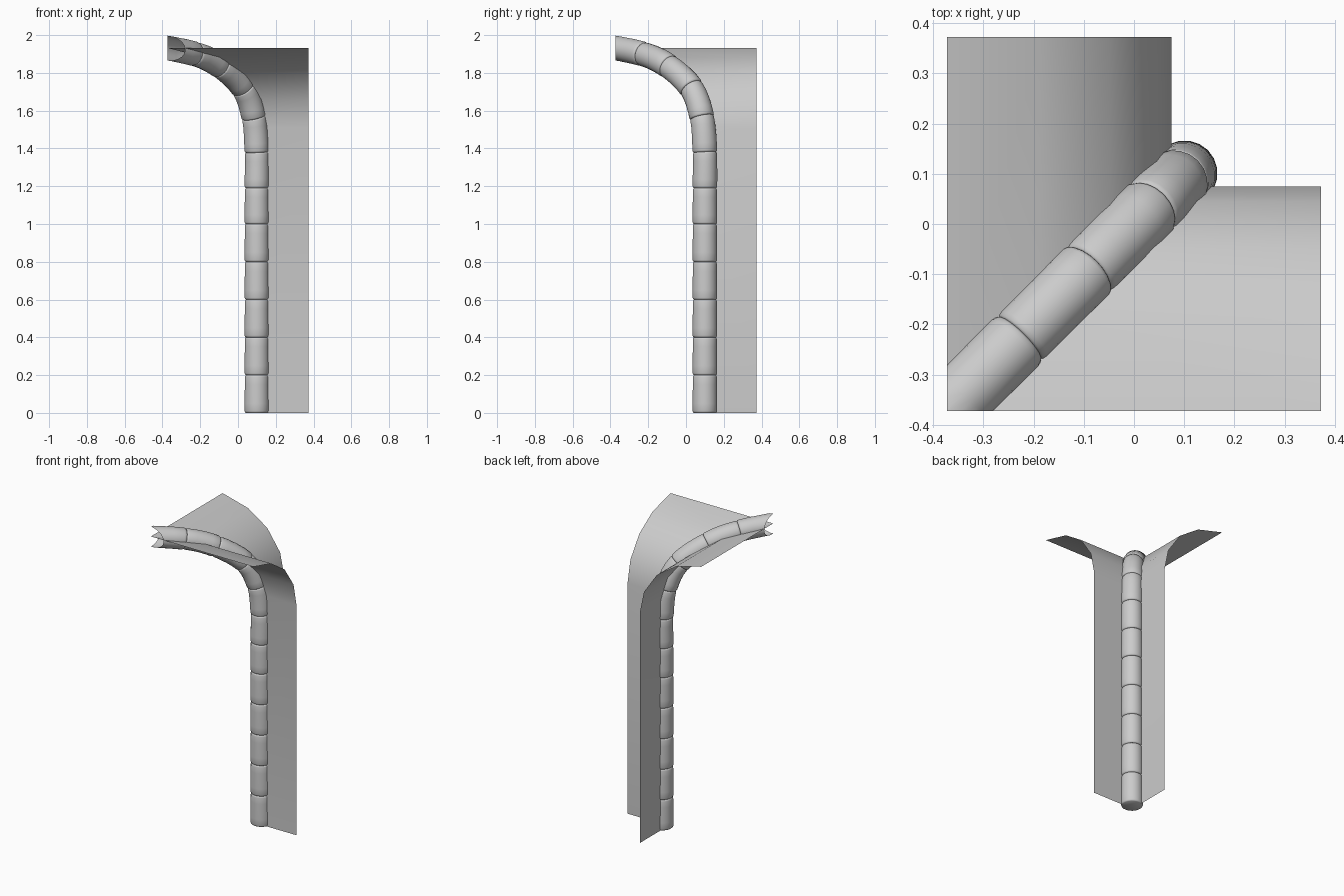
import bpy, bmesh, math
from mathutils import Vector

cube = bpy.data.objects.get("Cube")
if cube:
    bpy.data.objects.remove(cube, do_unlink=True)

grey = bpy.data.materials.new("plain_grey")
grey.use_nodes = True
grey.diffuse_color = (0.6, 0.6, 0.6, 1)
grey.node_tree.nodes["Principled BSDF"].inputs["Base Color"].default_value = (0.6, 0.6, 0.6, 1)

EDGE = 0.372      # half the footprint
RADIUS = 0.066    # ridge tile radius
SIDES = 20


def finish(bm, name, angle):
    mesh = bpy.data.meshes.new(name)
    bm.to_mesh(mesh)
    bm.free()
    obj = bpy.data.objects.new(name, mesh)
    bpy.context.collection.objects.link(obj)
    mesh.materials.append(grey)
    bpy.ops.object.select_all(action='DESELECT')
    obj.select_set(True)
    bpy.context.view_layer.objects.active = obj
    bpy.ops.object.shade_smooth_by_angle(angle=math.radians(angle))


# Flared wall sheets, mitred along the diagonal
profile = [(0.075, 0), (0.075, 1.51), (0.045, 1.655), (-0.048, 1.79),
           (-0.187, 1.883), (-EDGE, 1.932)]


def wall_sheet(name, swap):
    bm = bmesh.new()
    rows = []
    for d, z in profile:
        ends = [(d, d, z), (EDGE, d, z)]
        if swap:
            ends = [(y, x, h) for x, y, h in ends]
        rows.append([bm.verts.new(p) for p in ends])
    for a, b in zip(rows, rows[1:]):
        quad = [a[0], a[1], b[1], b[0]]
        bm.faces.new(quad[::-1] if swap else quad)
    finish(bm, name, 60)


wall_sheet("front_wall_sheet", False)
wall_sheet("side_wall_sheet", True)

# Joints of the ridge tiles along the diagonal: (x = y, z)
joints = [(0.1, 0.2 * i) for i in range(6)]
joints += [(0.1, 1.19), (0.1, 1.38), (0.084, 1.565), (0.028, 1.72),
           (-0.093, 1.835), (-0.228, 1.9), (-0.47, 1.95)]
points = [Vector((d, d, z)) for d, z in joints]


def path(i, t):
    """Smooth curve through the joints: position and direction."""
    p1, p2 = points[i], points[i + 1]
    p0 = points[i - 1] if i else p1 * 2 - p2
    p3 = points[i + 2] if i + 2 < len(points) else p2 * 2 - p1
    m1, m2 = (p2 - p0) / 2, (p3 - p1) / 2
    a, b = 2 * p1 - 2 * p2 + m1 + m2, 3 * p2 - 3 * p1 - 2 * m1 - m2
    pos = ((a * t + b) * t + m1) * t + p1
    return pos, ((3 * a * t + 2 * b) * t + m1).normalized()


across = Vector((1, -1, 0)).normalized()
# Tile outline: (fraction along, radius factor), rounded at both ends
outline = [(0, 0.9), (0.015, 0.96), (0.05, 1), (0.25, 1), (0.5, 0.99),
           (0.75, 0.98), (0.95, 0.97), (0.985, 0.94), (1, 0.88)]


def ridge_tile(i):
    bm = bmesh.new()
    rings = []
    for t, k in outline:
        pos, along = path(i, t)
        out = along.cross(across)
        ring = []
        for s in range(SIDES):
            a = 2 * math.pi * s / SIDES
            ring.append(bm.verts.new(pos + RADIUS * k * (across * math.cos(a) + out * math.sin(a))))
        rings.append(ring)
    for a, b in zip(rings, rings[1:]):
        for s in range(SIDES):
            n = (s + 1) % SIDES
            bm.faces.new((a[s], a[n], b[n], b[s]))
    bm.faces.new(rings[0][::-1])
    bm.faces.new(rings[-1])
    bmesh.ops.recalc_face_normals(bm, faces=bm.faces)
    # Trim the open tip to the corner of the eaves
    for axis in ((1, 0, 0), (0, 1, 0)):
        bmesh.ops.bisect_plane(bm, geom=bm.verts[:] + bm.edges[:] + bm.faces[:],
                               plane_co=Vector(axis) * -EDGE, plane_no=axis, clear_inner=True)
    finish(bm, f"ridge_tile_{i + 1}", 50)


for i in range(len(points) - 1):
    ridge_tile(i)
